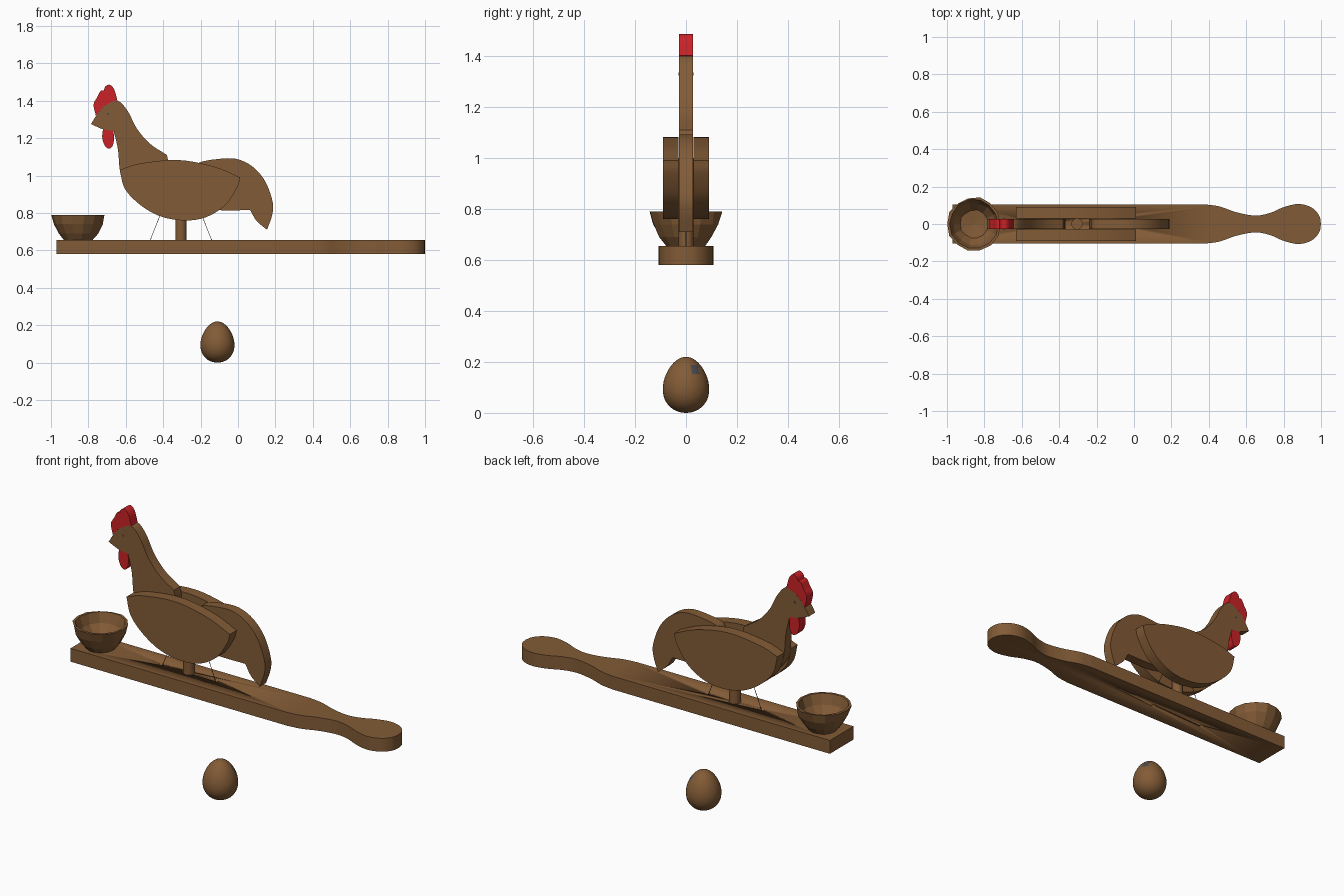
import bpy, bmesh, math, random
from mathutils import Vector

if "Cube" in bpy.data.objects:
    bpy.data.objects.remove(bpy.data.objects["Cube"], do_unlink=True)
random.seed(4)


def material(name, rgb):
    m = bpy.data.materials.new(name)
    m.use_nodes = True
    m.diffuse_color = (*rgb, 1)
    m.node_tree.nodes["Principled BSDF"].inputs["Base Color"].default_value = (*rgb, 1)
    return m


WOOD = material("brown wood", (0.225, 0.105, 0.037))
RED = material("red paint", (0.6, 0.016, 0.02))
GREY = material("dark grey", (0.07, 0.07, 0.085))


def finish(name, bm, mat, smooth=True, angle=30):
    bmesh.ops.recalc_face_normals(bm, faces=bm.faces)
    mesh = bpy.data.meshes.new(name)
    bm.to_mesh(mesh)
    bm.free()
    mesh.materials.append(mat)
    ob = bpy.data.objects.new(name, mesh)
    bpy.context.collection.objects.link(ob)
    bpy.ops.object.select_all(action="DESELECT")
    bpy.context.view_layer.objects.active = ob
    ob.select_set(True)
    if smooth:
        bpy.ops.object.shade_smooth_by_angle(angle=math.radians(angle))
    return ob


def spline(pts, steps=5):
    """Smooth open curve through the points, without its last point."""
    p = [Vector(q) for q in pts]
    p = [2 * p[0] - p[1]] + p + [2 * p[-1] - p[-2]]
    out = []
    for a, b, c, d in zip(p, p[1:], p[2:], p[3:]):
        for i in range(steps):
            t = i / steps
            out.append(0.5 * (2 * b + (c - a) * t + (2 * a - 5 * b + 4 * c - d) * t * t
                              + (3 * b - a - 3 * c + d) * t ** 3))
    return out


def outline(*arcs):
    """Closed outline of smooth arcs that meet at sharp corners."""
    return [q for i, arc in enumerate(arcs)
            for q in spline(arc + [arcs[(i + 1) % len(arcs)][0]])]


def slab(name, pts, lo, hi, mat, flat=False):
    """Outline cut from a board: upright between two y, or lying between two z."""
    bm = bmesh.new()
    verts = [bm.verts.new((u, v, lo) if flat else (u, lo, v)) for u, v in pts]
    face = bm.faces.new(verts)
    new = bmesh.ops.extrude_face_region(bm, geom=[face])["geom"]
    move = Vector((0, 0, hi - lo)) if flat else Vector((0, hi - lo, 0))
    bmesh.ops.translate(bm, vec=move, verts=[g for g in new if isinstance(g, bmesh.types.BMVert)])
    return finish(name, bm, mat)


def lathe(name, profile, x, sides, mat, jitter=0.0, smooth=True):
    bm = bmesh.new()
    rings = []
    for r, z in profile:
        if r == 0:
            rings.append([bm.verts.new((x, 0, z))])
            continue
        ring = []
        for i in range(sides):
            a = 2 * math.pi * i / sides
            k = r * (1 + random.uniform(-jitter, jitter))
            ring.append(bm.verts.new((x + k * math.cos(a), k * math.sin(a), z)))
        rings.append(ring)
    for a, b in zip(rings, rings[1:]):
        for i in range(sides):
            j = (i + 1) % sides
            quad = [a[i % len(a)], a[j % len(a)], b[j % len(b)], b[i % len(b)]]
            bm.faces.new(list(dict.fromkeys(quad)))
    return finish(name, bm, mat, smooth, 50)


# Paddle with a waisted handle and two string holes
edge = [Vector((-0.97, 0.105))] + spline(
    [(0.38, 0.105), (0.46, 0.093), (0.55, 0.062), (0.65, 0.045), (0.73, 0.06),
     (0.8, 0.09), (0.88, 0.107), (0.95, 0.088), (0.99, 0.045), (1.0, 0)])
edge += [Vector((1.0, 0))] + [Vector((p.x, -p.y)) for p in reversed(edge)]
paddle = slab("paddle", edge, 0.58, 0.655, WOOD, flat=True)
for hx in (-0.475, -0.135):
    cutter = lathe("hole_cutter", [(0, 0.5), (0.012, 0.5), (0.012, 0.75), (0, 0.75)], hx, 12, WOOD)
    cutter.hide_render = True
    bpy.context.view_layer.objects.active = paddle
    mod = paddle.modifiers.new("hole", "BOOLEAN")
    mod.operation, mod.object, mod.solver = "DIFFERENCE", cutter, "EXACT"
    bpy.ops.object.modifier_move_to_index(modifier=mod.name, index=0)
    bpy.ops.object.modifier_apply(modifier=mod.name)
    bpy.data.objects.remove(cutter, do_unlink=True)

# Post that carries the bird
lathe("post", [(0, 0.65), (0.03, 0.65), (0.03, 1.0), (0, 1.0)], -0.305, 20, WOOD)

# Two side boards of the body
wing = outline(
    [(-0.632, 1.03), (-0.525, 1.064), (-0.32, 1.083), (-0.125, 1.047)],
    [(0.012, 0.99), (-0.005, 0.935), (-0.07, 0.84), (-0.175, 0.776), (-0.295, 0.76),
     (-0.42, 0.784), (-0.525, 0.845), (-0.605, 0.93)])
slab("right_wing", wing, -0.09, -0.03, WOOD)
slab("left_wing", wing, 0.03, 0.09, WOOD)

# Rocking neck and head
T = 0.028
slab("neck_and_head", outline(
    [(-0.786, 1.275), (-0.755, 1.325), (-0.715, 1.37), (-0.645, 1.4), (-0.59, 1.345),
     (-0.54, 1.25), (-0.47, 1.17)],
    [(-0.38, 1.11), (-0.37, 1.05), (-0.37, 0.93), (-0.4, 0.84)],
    [(-0.45, 0.82), (-0.54, 0.88), (-0.61, 0.96), (-0.632, 1.03), (-0.642, 1.14)],
    [(-0.665, 1.24), (-0.72, 1.247)]), -T, T, WOOD)
slab("comb", outline(
    [(-0.76, 1.32), (-0.772, 1.38)],
    [(-0.752, 1.42), (-0.735, 1.452)],
    [(-0.718, 1.455), (-0.708, 1.477), (-0.685, 1.485), (-0.662, 1.46)],
    [(-0.645, 1.402), (-0.715, 1.371)]), -T, T, RED)
slab("wattle", outline(
    [(-0.665, 1.24), (-0.664, 1.185), (-0.675, 1.152), (-0.695, 1.145), (-0.715, 1.165),
     (-0.726, 1.205)],
    [(-0.722, 1.247)]), -T, T, RED)
eye = [(-0.695 + 0.006 * math.cos(i * math.pi / 6), 1.33 + 0.006 * math.sin(i * math.pi / 6))
       for i in range(12)]
for side, y in (("right", -T - 0.001), ("left", T)):
    slab(side + "_eye", eye, y, y + 0.001, GREY)

# Rocking tail
slab("tail", outline(
    [(-0.23, 1.04), (-0.205, 1.07), (-0.12, 1.087), (-0.015, 1.09), (0.075, 1.05),
     (0.145, 0.97), (0.185, 0.86), (0.183, 0.79)],
    [(0.155, 0.71), (0.1, 0.757)],
    [(0.065, 0.815), (-0.105, 0.815)],
    [(-0.2, 0.83), (-0.24, 0.9)]), -T, T, WOOD)

# Strings from neck and tail down to the holes
for name, top, bottom in (("neck_string", -0.4, -0.475), ("tail_string", -0.21, -0.135)):
    curve = bpy.data.curves.new(name, "CURVE")
    curve.dimensions = "3D"
    curve.bevel_depth = 0.0015
    curve.bevel_resolution = 1
    line = curve.splines.new("POLY")
    line.points.add(1)
    line.points[0].co = (top, 0, 0.83, 1)
    line.points[1].co = (bottom, 0, 0.64, 1)
    curve.materials.append(GREY)
    bpy.context.collection.objects.link(bpy.data.objects.new(name, curve))

# Rough carved bowl
lathe("bowl", [(0, 0.655), (0.078, 0.655), (0.105, 0.69), (0.13, 0.74), (0.143, 0.79),
               (0.13, 0.79), (0.112, 0.735), (0.075, 0.69), (0, 0.68)],
      -0.855, 14, WOOD, jitter=0.03, smooth=False)

# Egg weight with a small worn patch
rows = 24
egg = []
for i in range(rows + 1):
    t = math.pi * i / rows
    c = math.cos(t)
    radius = 0 if i in (0, rows) else 0.09 * math.sin(t) * (1 + 0.16 * c)
    egg.append((radius, 0.11 - 0.11 * c))
egg_ob = lathe("egg", [(r, z) for r, z in egg], -0.11, 40, WOOD)
egg_ob.data.materials.append(GREY)
for f in egg_ob.data.polygons:
    p = f.center
    if p.x > -0.11 and 0.02 < p.y < 0.05 and 0.15 < p.z < 0.19:
        f.material_index = 1
